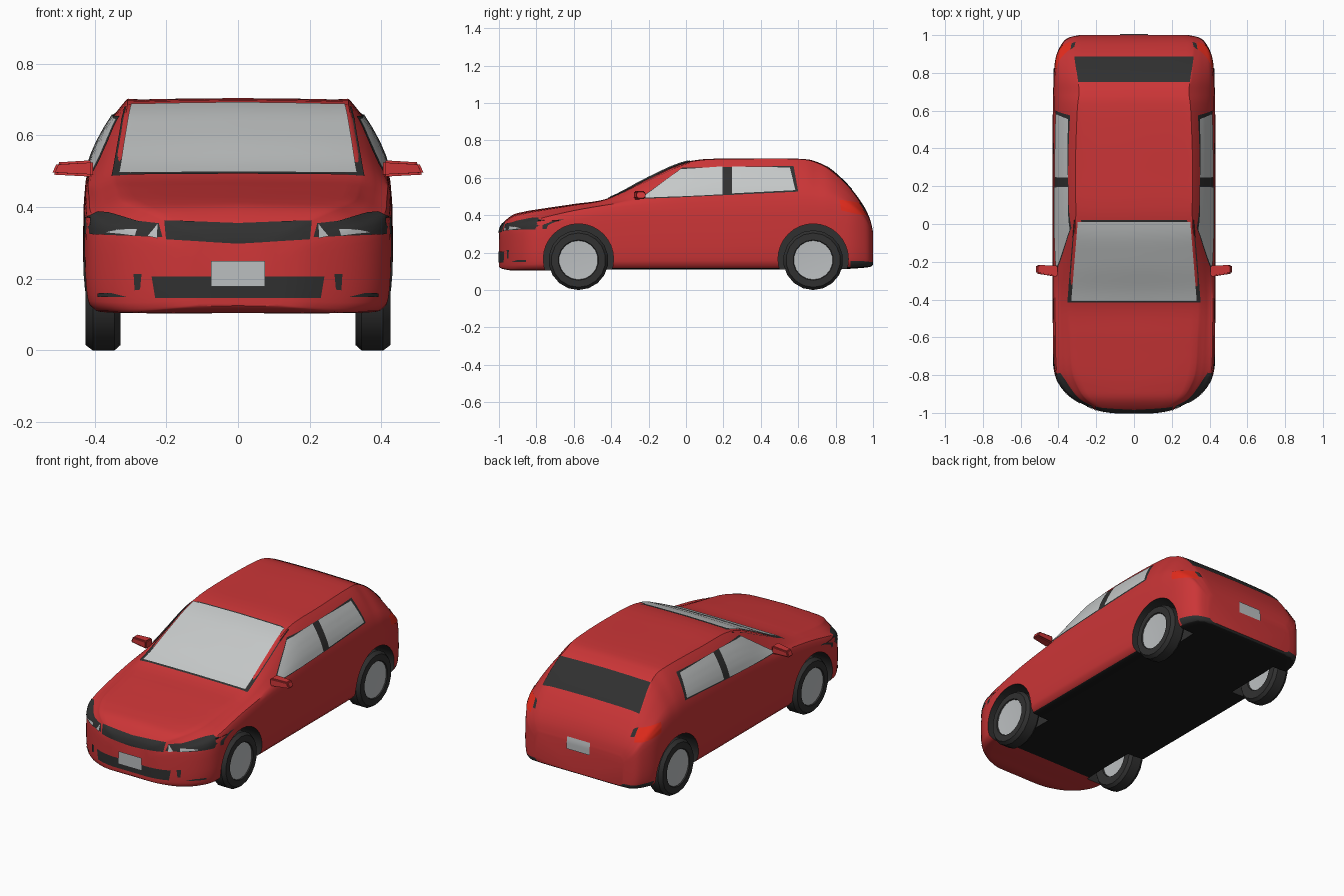
import bpy, bmesh, math
from mathutils import Vector
from mathutils.bvhtree import BVHTree

if "Cube" in bpy.data.objects:
    bpy.data.objects.remove(bpy.data.objects["Cube"])


def material(name, r, g, b):
    m = bpy.data.materials.new(name)
    m.use_nodes = True
    m.diffuse_color = (r, g, b, 1)
    m.node_tree.nodes["Principled BSDF"].inputs["Base Color"].default_value = (r, g, b, 1)
    return m


RED = material("red paint", .6, .036, .038)
BLACK = material("underside black", .01, .01, .01)
DARK = material("dark trim", .03, .03, .03)
GLASS = material("pale glass", .56, .58, .58)
SILVER = material("silver", .5, .52, .53)
LAMP = material("tail lamp red", .8, .025, .012)


def make_object(name, bm, *mats, smooth=True):
    mesh = bpy.data.meshes.new(name)
    bm.to_mesh(mesh)
    bm.free()
    ob = bpy.data.objects.new(name, mesh)
    bpy.context.collection.objects.link(ob)
    for m in mats:
        mesh.materials.append(m)
    if smooth:
        bpy.ops.object.select_all(action='DESELECT')
        ob.select_set(True)
        bpy.context.view_layer.objects.active = ob
        bpy.ops.object.shade_smooth_by_angle(angle=math.radians(35))
    return ob


def spline(points, steps):
    """Catmull-Rom curve through tuples of any length."""
    out = []
    for i in range(len(points) - 1):
        a, b = points[max(i - 1, 0)], points[i]
        c, d = points[i + 1], points[min(i + 2, len(points) - 1)]
        for s in range(steps):
            t = s / steps
            out.append(tuple(
                q + t / 2 * (r - p + t * (2*p - 5*q + 4*r - u + t * (3*(q - r) + u - p)))
                for p, q, r, u in zip(a, b, c, d)))
    return out + [points[-1]]


# Body stations: y, floor z, half width, shoulder z, rail half width, rail z, top z
STATIONS = [
    (-1, .125, .12, .25, .1, .29, .31),
    (-.985, .115, .2, .28, .17, .335, .35),
    (-.93, .105, .315, .32, .26, .375, .4),
    (-.86, .105, .39, .34, .31, .395, .42),
    (-.77, .105, .425, .37, .34, .415, .435),
    (-.6, .11, .43, .41, .35, .445, .46),
    (-.41, .11, .432, .44, .355, .485, .492),
    (-.2, .11, .432, .455, .335, .58, .6),
    (.02, .11, .432, .465, .318, .675, .69),
    (.3, .11, .432, .47, .32, .69, .703),
    (.6, .11, .43, .48, .31, .69, .702),
    (.7, .11, .428, .48, .3, .67, .685),
    (.78, .11, .425, .47, .31, .625, .64),
    (.88, .115, .415, .43, .32, .53, .545),
    (.95, .12, .385, .38, .33, .425, .45),
    (.985, .125, .35, .32, .31, .36, .375),
    (1, .135, .29, .26, .27, .3, .31),
]


def section(floor, w, zs, wr, zr, top):
    h = zs - floor
    half = [(0, floor), (.8*w, floor), (.95*w, floor + .05*h), (.99*w, floor + .2*h),
            (w, floor + .55*h), (.985*w, zs),
            ((w + wr) / 2 + .07*(zr - zs), (zs + zr) / 2),
            (wr, zr), (.85*wr, .3*zr + .7*top), (0, top)]
    half = spline(half, 3)
    return half + [(-x, z) for x, z in half[-2:0:-1]]


# Body shell
bm = bmesh.new()
rings = [[bm.verts.new((x, st[0], z)) for x, z in section(*st[1:])]
         for st in spline(STATIONS, 4)]
for a, b in zip(rings, rings[1:]):
    for i in range(len(a)):
        j = (i + 1) % len(a)
        bm.faces.new((a[i], a[j], b[j], b[i]))
bm.faces.new(rings[0])
bm.faces.new(rings[-1])
bmesh.ops.recalc_face_normals(bm, faces=bm.faces)
for f in bm.faces:
    c = f.calc_center_median()
    if f.normal.z < -.9 and c.y > -.75:
        f.material_index = 1
    elif c.y > .88 and c.z < .155:
        f.material_index = 2
bm.normal_update()
surface = BVHTree.FromBMesh(bm)
body = make_object("body", bm, RED, BLACK, DARK, smooth=False)


# Wheel arches
def lathe(profile, centre, segments):
    """Spin (radius, x) pairs about a wheel axle."""
    bm = bmesh.new()
    vs = [bm.verts.new((x, 0, r)) for r, x in profile]
    edges = [bm.edges.new(p) for p in zip(vs, vs[1:])]
    bmesh.ops.spin(bm, geom=vs + edges, axis=(1, 0, 0), cent=(0, 0, 0),
                   angle=2 * math.pi, steps=segments)
    bmesh.ops.remove_doubles(bm, verts=bm.verts, dist=.0001)
    bmesh.ops.recalc_face_normals(bm, faces=bm.faces)
    bmesh.ops.translate(bm, verts=bm.verts, vec=centre)
    return bm


AXLES = {"front": -.575, "rear": .68}
SIDES = {"left": 1, "right": -1}
for end, y in AXLES.items():
    for side, s in SIDES.items():
        bm = lathe([(0, .29*s), (.188, .29*s), (.188, .6*s), (0, .6*s)], (0, y, .166), 32)
        for f in bm.faces:
            f.material_index = 2
        cutter = make_object("arch_cutter", bm, RED, BLACK, DARK, smooth=False)
        cutter.hide_render = True
        mod = body.modifiers.new("arch", 'BOOLEAN')
        mod.operation = 'DIFFERENCE'
        mod.solver = 'EXACT'
        mod.object = cutter
        bpy.context.view_layer.objects.active = body
        bpy.ops.object.modifier_apply(modifier=mod.name)
        bpy.data.objects.remove(cutter)
bpy.ops.object.select_all(action='DESELECT')
body.select_set(True)
bpy.ops.object.shade_smooth_by_angle(angle=math.radians(35))

# Wheels
TYRE = [(.1, .412), (.108, .426), (.145, .425), (.16, .405), (.16, .345), (.145, .328), (.095, .332), (.09, .345)]
HUB = [(0, .414), (.106, .42), (.1, .34), (0, .345)]
for end, y in AXLES.items():
    for side, s in SIDES.items():
        for part, prof, mat in (("tyre", TYRE, DARK), ("hub", HUB, SILVER)):
            make_object(f"{end}_{side}_{part}", lathe([(r, x*s) for r, x in prof], (0, y, .16), 18), mat)

# Projection start and direction for each view of the shell
CAST = {
    "front": (lambda u, v: (u, -2, v), (0, 1, 0)),
    "back": (lambda u, v: (u, 2, v), (0, -1, 0)),
    "top": (lambda u, v: (u, v, 2), (0, 0, -1)),
    "left": (lambda u, v: (2, u, v), (-1, 0, 0)),
    "right": (lambda u, v: (-2, u, v), (1, 0, 0)),
}


def patch(name, face, corners, mat, lift=.003, n=12):
    """Thin plate that follows the shell inside a four-cornered outline."""
    start, d = CAST[face]
    d = Vector(d)
    a, b, c, e = [Vector(p) for p in corners]
    bm = bmesh.new()
    grid = {}
    for i in range(n + 1):
        for j in range(n + 1):
            p = a.lerp(b, i / n).lerp(e.lerp(c, i / n), j / n)
            hit, normal, _, _ = surface.ray_cast(Vector(start(*p)), d)
            if hit:
                grid[i, j] = bm.verts.new(hit + normal * lift)
    for i in range(n):
        for j in range(n):
            keys = [(i, j), (i + 1, j), (i + 1, j + 1), (i, j + 1)]
            if all(k in grid for k in keys):
                f = bm.faces.new([grid[k] for k in keys])
                f.normal_update()
                if f.normal.dot(d) > 0:
                    f.normal_flip()
    return make_object(name, bm, mat)


def pair(name, face, corners, mat, **kw):
    """The same patch on both sides of the car."""
    for side, s in SIDES.items():
        if face == "side":
            patch(f"{side}_{name}", side, corners, mat, **kw)
        else:
            patch(f"{side}_{name}", face, [(u*s, v) for u, v in corners], mat, **kw)


def box(w, low, high):
    return [(-w, low), (w, low), (w, high), (-w, high)]


# Windscreen and rear window
patch("windscreen_frame", "top", [(-.352, -.415), (.352, -.415), (.315, .022), (-.315, .022)], DARK)
patch("windscreen", "top", [(-.332, -.405), (.332, -.405), (.298, .012), (-.298, .012)], GLASS, lift=.006)
patch("rear_window", "top", [(-.295, .75), (.295, .75), (.315, .885), (-.315, .885)], DARK)

# Side windows with dark trim
pair("window_trim", "side", [(-.25, .485), (.6, .525), (.575, .662), (-.02, .652)], DARK, n=20)
pair("front_window", "side", [(-.235, .49), (.195, .51), (.195, .658), (-.03, .642)], GLASS, lift=.006)
pair("rear_side_window", "side", [(.247, .515), (.585, .532), (.555, .652), (.247, .657)], GLASS, lift=.006)

# Front end
pair("grille", "front", [(0, .298), (.2, .31), (.205, .362), (0, .354)], DARK)
pair("headlight", "front", [(.21, .316), (.426, .325), (.426, .378), (.22, .354)], DARK)
pair("headlight_brow", "front", [(.26, .355), (.426, .37), (.39, .386), (.36, .384)], DARK)
pair("lamp_glint", "front", [(.22, .312), (.225, .312), (.222, .352), (.25, .318)], SILVER, lift=.006, n=4)
pair("lamp_streak", "front", [(.285, .32), (.37, .33), (.33, .337), (.28, .336)], SILVER, lift=.006, n=4)
patch("lower_intake", "front", [(-.23, .147), (.23, .147), (.24, .206), (-.24, .206)], DARK)
pair("fog_lamp", "front", [(.272, .17), (.287, .168), (.29, .213), (.268, .213)], DARK, n=4)
pair("bumper_slot", "front", [(.31, .15), (.39, .15), (.39, .16), (.35, .16)], DARK, n=4)
patch("front_plate", "front", box(.075, .178, .25), SILVER, lift=.008, n=6)

# Rear end
pair("tail_lamp", "side", [(.83, .425), (.965, .395), (.925, .465), (.82, .482)], LAMP)
pair("tail_lamp_edge", "back", [(.31, .42), (.33, .42), (.335, .468), (.315, .46)], DARK, n=4)
patch("rear_plate", "back", box(.075, .265, .335), SILVER, lift=.006, n=6)

# Door mirrors
for side, s in SIDES.items():
    bm = bmesh.new()
    bmesh.ops.create_cube(bm, size=1)
    for v in bm.verts:
        outer = v.co.x > 0
        v.co.x = s * ((.52 if v.co.z < 0 else .505) if outer else .405)
        v.co.y = -.25 + v.co.y * (.045 if outer else .06) + (.01 if outer else 0)
        v.co.z = .508 + v.co.z * (.034 if outer else .046)
    bmesh.ops.recalc_face_normals(bm, faces=bm.faces)
    bmesh.ops.bevel(bm, geom=bm.edges[:], offset=.006, segments=2, affect='EDGES')
    make_object(f"{side}_mirror", bm, RED)
